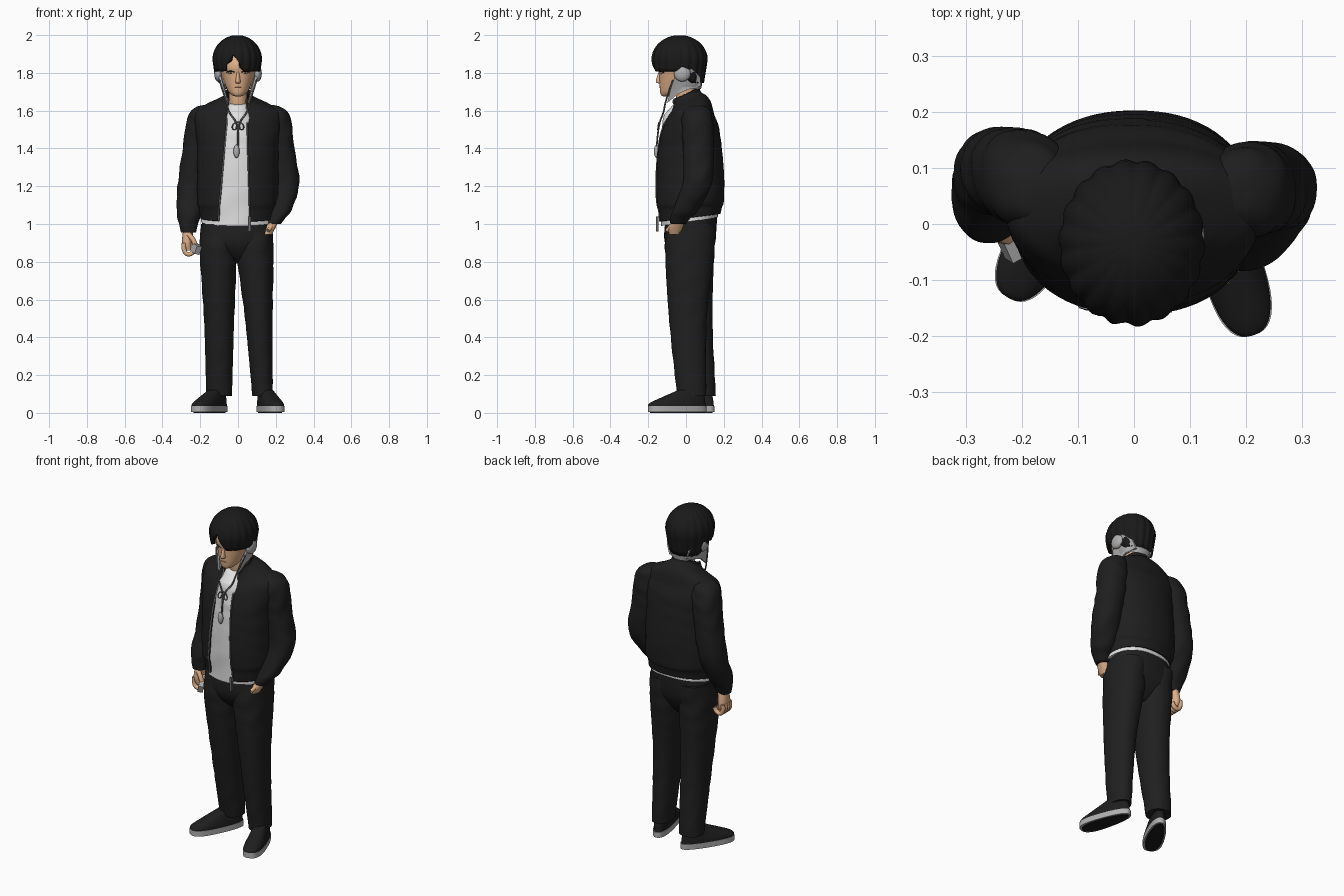
import bpy, bmesh, math
from mathutils import Vector

if "Cube" in bpy.data.objects:
    bpy.data.objects.remove(bpy.data.objects["Cube"])


def material(name, red, green=None, blue=None):
    colour = (red, green or red, blue or red, 1)
    mat = bpy.data.materials.new(name)
    mat.use_nodes = True
    mat.diffuse_color = colour
    mat.node_tree.nodes["Principled BSDF"].inputs["Base Color"].default_value = colour
    return mat


HAIR = material("hair black", .01)
CLOTH = material("jacket black", .013)
TROUSER = material("trouser black", .014)
SKIN = material("skin", .72, .42, .24)
SHIRT = material("shirt white", .76)
GREY = material("light grey", .43)
CORD = material("cord grey", .13)
DARK = material("eye dark", .02)
LIP = material("lip", .42, .18, .11)
SIDES = (("left", 1), ("right", -1))


def finish(ob, mat):
    ob.data.materials.append(mat)
    bpy.ops.object.select_all(action='DESELECT')
    ob.select_set(True)
    bpy.context.view_layer.objects.active = ob
    if ob.type == 'CURVE':
        bpy.ops.object.convert(target='MESH')
    bpy.ops.object.shade_smooth_by_angle(angle=math.radians(50))
    return ob


def make(name, verts, faces, mat, closed=True):
    mesh = bpy.data.meshes.new(name)
    mesh.from_pydata(verts, [], faces)
    if closed:
        bm = bmesh.new()
        bm.from_mesh(mesh)
        bmesh.ops.recalc_face_normals(bm, faces=bm.faces)
        bm.to_mesh(mesh)
        bm.free()
    ob = bpy.data.objects.new(name, mesh)
    bpy.context.collection.objects.link(ob)
    return finish(ob, mat)


def smooth(stations, steps):
    # Catmull-Rom interpolation of whole station tuples
    out, last = [], len(stations) - 1
    for i in range(last):
        near = [stations[max(0, min(last, i + k))] for k in (-1, 0, 1, 2)]
        for step in range(steps):
            t = step / steps
            out.append([b + t / 2 * (c - a + t * (2*a - 5*b + 4*c - d + t * (3*(b - c) + d - a)))
                        for a, b, c, d in zip(*near)])
    return out + [list(stations[last])]


def loft(name, stations, mat, power=2.2, fold=0, steps=6, n=48, opening=None, tilt=None):
    # station: x, y, z, half width, half depth; opening and tilt are rules of height
    rings, e = smooth(stations, steps), 2 / power
    cols = n + 1 if opening else n
    verts, faces = [], []
    for x, y, z, rx, ry in rings:
        start, end = 0, 2 * math.pi
        if opening:
            right, left = opening(z)
            start = math.asin((left / rx) ** (1 / e))
            end -= math.asin((right / rx) ** (1 / e))
        slope = tilt(z) if tilt else 0
        for j in range(cols):
            a = start + (end - start) * j / n
            s, c = math.sin(a), math.cos(a)
            w = 1 + fold * math.sin(z * 60 + 2.5 * math.sin(2 * a + z * 9)) * math.sin(a + z * 5)
            px = x + w * rx * math.copysign(abs(s) ** e, s)
            py = y - w * ry * math.copysign(abs(c) ** e, c)
            verts.append((px, py, z + slope * py))
    for i in range(len(rings) - 1):
        for j in range(n):
            k, low, high = (j + 1) % cols, i * cols, (i + 1) * cols
            faces.append((low + j, low + k, high + k, high + j))
    if not opening:
        faces += [tuple(range(n))[::-1], tuple(range(len(verts) - n, len(verts)))]
    return make(name, verts, faces, mat, not opening)


def solidify(ob, thickness):
    modifier = ob.modifiers.new("thickness", 'SOLIDIFY')
    modifier.thickness, modifier.offset = thickness, -1


def ball(name, loc, size, mat):
    bpy.ops.mesh.primitive_uv_sphere_add(segments=24, ring_count=14, location=loc)
    ob = bpy.context.object
    ob.name, ob.scale = name, size
    return finish(ob, mat)


def box(name, loc, size, mat, rotation=(0, 0, 0)):
    bpy.ops.mesh.primitive_cube_add(size=1, location=loc, rotation=rotation)
    ob = bpy.context.object
    ob.name, ob.scale = name, size
    return finish(ob, mat)


def tube(name, points, radius, mat):
    curve = bpy.data.curves.new(name, 'CURVE')
    curve.dimensions, curve.bevel_depth, curve.bevel_resolution = '3D', radius, 3
    curve.use_fill_caps, curve.resolution_u = True, 5
    spline = curve.splines.new('BEZIER')
    spline.bezier_points.add(len(points) - 1)
    for point, co in zip(spline.bezier_points, points):
        point.co, point.handle_left_type, point.handle_right_type = co, 'AUTO', 'AUTO'
    ob = bpy.data.objects.new(name, curve)
    bpy.context.collection.objects.link(ob)
    return finish(ob, mat)


# Trousers
loft("trouser_hips", [(0, .03, .79, .03, .05), (-.01, .02, .84, .11, .1), (-.01, .02, .92, .185, .135),
                      (0, .03, 1.05, .18, .135)], TROUSER, power=2.5)
for side, hem, knee, hip in (("right", (-.1, .09, .09, .068, .068), (-.1, .04, .5, .08, .1), -.105),
                             ("left", (.13, .03, .09, .054, .077), (.11, .01, .5, .073, .1), .09)):
    loft(side + "_trouser_leg", [hem, knee, (hip, .02, .85, .098, .13), (hip, .03, 1, .09, .13)],
         TROUSER, fold=.018, steps=12)

# Shoes: dark tread, pale sole rim and upper, toes turned out
for side, x, y, turn in (("left", .166, -.046, 17), ("right", -.147, .008, -29)):
    parts = [
        loft(side + "_shoe_tread", [(0, 0, 0, .045, .15), (0, 0, .01, .045, .15)], HAIR),
        loft(side + "_shoe_sole", [(0, 0, .004, .053, .16), (0, 0, .036, .053, .16)], GREY, power=2.6),
        loft(side + "_shoe_upper", [(0, 0, .03, .052, .158), (0, 0, .05, .051, .154), (0, .03, .08, .045, .12),
                                    (0, .07, .12, .036, .065)], CLOTH, power=2.4)]
    for ob in parts:
        for v in ob.data.vertices:
            v.co.x *= 1 - 1.2 * v.co.y
        ob.location = (x, y, 0)
        ob.rotation_euler.z = math.radians(turn)


# Hem rises to the back, collar dips to the front, opening narrows upwards
def garment_tilt(z):
    return max(0, 4 * (z - 1.58)) + max(0, 1.4 * (1.12 - z))


def garment_opening(z):
    drop = max(0, 1.6 - z)
    return .053 + .09 * drop, .046 + .03 * drop


# Shirt
loft("shirt", [(0, .02, 1.01, .195, .15), (0, .02, 1.2, .19, .16), (0, .02, 1.4, .18, .158),
               (0, .01, 1.52, .13, .137), (0, -.01, 1.59, .075, .1), (0, 0, 1.645, .06, .074)],
     SHIRT, fold=.012, steps=8, tilt=garment_tilt)

# Open bomber jacket with sloping shoulders and standing collar
columns = 64
jacket = loft("jacket_body", [
    (0, .02, 1.03, .198, .163), (0, .02, 1.08, .205, .17), (0, .02, 1.12, .216, .18), (0, .02, 1.25, .216, .182),
    (0, .02, 1.4, .216, .17), (0, .025, 1.52, .228, .147), (0, .03, 1.59, .225, .115), (0, .03, 1.625, .172, .1),
    (0, .02, 1.65, .11, .088), (0, 0, 1.67, .08, .08), (0, 0, 1.69, .075, .074)],
    CLOTH, n=columns, fold=.008, opening=garment_opening, tilt=garment_tilt)
jacket_points = [v.co.copy() for v in jacket.data.vertices]
tube("left_zip", jacket_points[::3 * (columns + 1)], .004, CORD)
tube("right_zip", jacket_points[columns::3 * (columns + 1)], .003, GREY)
solidify(jacket, .012)
box("zip_end", (.06, -.152, 1), (.016, .012, .08), CORD)

# Sleeves with gathered cuffs, sharing one list of radii
sleeve_radii = (.04, .05, .066, .075, .078, .08, .07, .045, .015)
sleeve_paths = {
    "right": [(-.262, .01, .955), (-.262, .02, 1), (-.258, .04, 1.06), (-.245, .09, 1.2), (-.215, .09, 1.4),
              (-.195, .08, 1.53), (-.185, .07, 1.59), (-.175, .06, 1.62), (-.165, .06, 1.63)],
    "left": [(.187, -.04, 1), (.2, -.03, 1.03), (.22, 0, 1.08), (.25, .06, 1.22), (.22, .065, 1.4),
             (.205, .06, 1.53), (.195, .06, 1.59), (.18, .06, 1.62), (.17, .06, 1.63)]}
for side, path in sleeve_paths.items():
    loft(side + "_sleeve", [(*point, r, r * 1.04) for point, r in zip(path, sleeve_radii)], CLOTH, fold=.035)

# Left hand slipping into the pocket
loft("left_hand", [(.155, -.06, .945, .025, .03), (.17, -.055, .975, .026, .037), (.185, -.045, 1.01, .028, .034)], SKIN)
tube("left_thumb", [(.185, -.07, 1), (.16, -.1, .965)], .011, SKIN)

# Right hand curled around a small device
loft("right_hand", [(-.262, .02, .86, .022, .035), (-.27, .02, .9, .027, .043), (-.263, .02, .97, .027, .033)], SKIN)
for k in range(4):
    y = -.012 + k * .022
    tube(f"right_finger_{k}", [(-.286, y, .9), (-.284, y, .86), (-.266, y, .84), (-.24, y, .85), (-.23, y, .87)],
         .0125, SKIN)
tube("right_thumb", [(-.262, -.01, .945), (-.24, -.02, .92), (-.226, -.024, .89)], .013, SKIN)
box("held_device", (-.229, -.018, .876), (.03, .095, .045), GREY, (.35, .2, .5))

# Neck and head
loft("neck", [(0, .02, 1.57, .052, .052), (0, 0, 1.65, .047, .05), (0, 0, 1.75, .05, .055)], SKIN)
loft("head", [(0, -.1, 1.676, .016, .022), (0, -.09, 1.684, .034, .043), (0, -.07, 1.71, .056, .068),
              (0, -.04, 1.79, .087, .102), (0, -.033, 1.85, .094, .112), (0, -.033, 1.96, .05, .06)], SKIN, power=2)
loft("nose", [(0, -.137, 1.744, .008, .006), (0, -.14, 1.755, .013, .02), (0, -.138, 1.81, .005, .005)], SKIN)
ball("mouth", (0, -.1345, 1.722), (.02, .006, .004), LIP)
for side, s in SIDES:
    ball(side + "_eye_white", (s * .036, -.1275, 1.799), (.016, .005, .005), SHIRT)
    ball(side + "_iris", (s * .035, -.131, 1.799), (.007, .005, .006), DARK)
    for part, z in (("_upper_lid", 1.804), ("_eyebrow", 1.824)):
        tube(side + part, [(s * .015, -.139, z), (s * .036, -.135, z + .005), (s * .06, -.118, z)], .004, DARK)

# Scalloped hair cap with a parted fringe and longer back
verts, faces, around, rows = [], [], 144, 16
for j in range(around):
    a = 2 * math.pi * j / around
    from_parting = min(abs(a + .16), abs(a + .16 - 2 * math.pi))
    low = max(1.808, 1.9 - .2 * from_parting) - .062 * max(0, min(1, -2 * math.cos(a)))
    lobe = .055 * abs(math.sin(a * 9 + .6)) - .04
    for i in range(rows):
        t = i / (rows - 1)
        z = low + (1.998 - low) * math.sin(t * math.pi / 2)
        r = math.sqrt(1 - ((z - 1.87) / .13) ** 2) if z > 1.87 else 1 - 1.1 * (1.87 - z)
        r *= 1 + lobe * (1 - t * .6)
        verts.append((-.004 + .13 * r * math.sin(a), -.034 - .148 * r * math.cos(a), z))
    for i in range(rows - 1):
        here, beside = j * rows + i, (j + 1) % around * rows + i
        faces.append((here, beside, beside + 1, here + 1))
faces.append(tuple(j * rows + rows - 1 for j in range(around)))
hair = make("hair", verts, faces, HAIR, closed=False)
solidify(hair, .022)
ball("hair_nape", (0, .005, 1.86), (.095, .085, .07), HAIR)

# Ear flaps joined round the nape, with ear pads and hanging cords
loft("nape_band", [(0, 0, 1.715, .078, .08), (0, 0, 1.76, .093, .088), (0, 0, 1.81, .097, .088)],
     GREY, opening=lambda z: (.072, .072))
outline = [(-.05, 1.8), (.03, 1.82), (.075, 1.78), (.08, 1.73), (.02, 1.715), (-.04, 1.69), (-.1, 1.64), (-.075, 1.74)]
for side, s in SIDES:
    outer = [Vector((s * (.108 - .28 * (1.8 - z) - 5 * max(0, y) ** 2), y, z)) for y, z in outline]
    outer.append(sum(outer, Vector()) / len(outer))
    m = len(outline)
    inner = [p - Vector((s * .012, 0, 0)) for p in outer]
    flap_faces = []
    for i in range(m):
        k = (i + 1) % m
        flap_faces += [(i, k, m), (k + m + 1, i + m + 1, m + m + 1), (i, k, k + m + 1, i + m + 1)]
    make(side + "_ear_flap", outer + inner, flap_faces, GREY)
    ball(side + "_ear_pad", (s * .104, -.02, 1.797), (.022, .044, .043), GREY)
    tube(side + "_cord", [(s * .098, -.07, 1.76), (s * .062, -.108, 1.645), (s * .045, -.12, 1.59),
                          (s * .012, -.138, 1.54), (0, -.15, 1.47), (0, -.155, 1.41)], .0045, CORD)
    tube(side + "_bow_loop", [(0, -.14, 1.54), (s * .024, -.146, 1.53), (s * .024, -.15, 1.5), (0, -.146, 1.53)],
         .003, CORD)
ball("cord_toggle", (-.008, -.156, 1.385), (.016, .014, .035), GREY)
